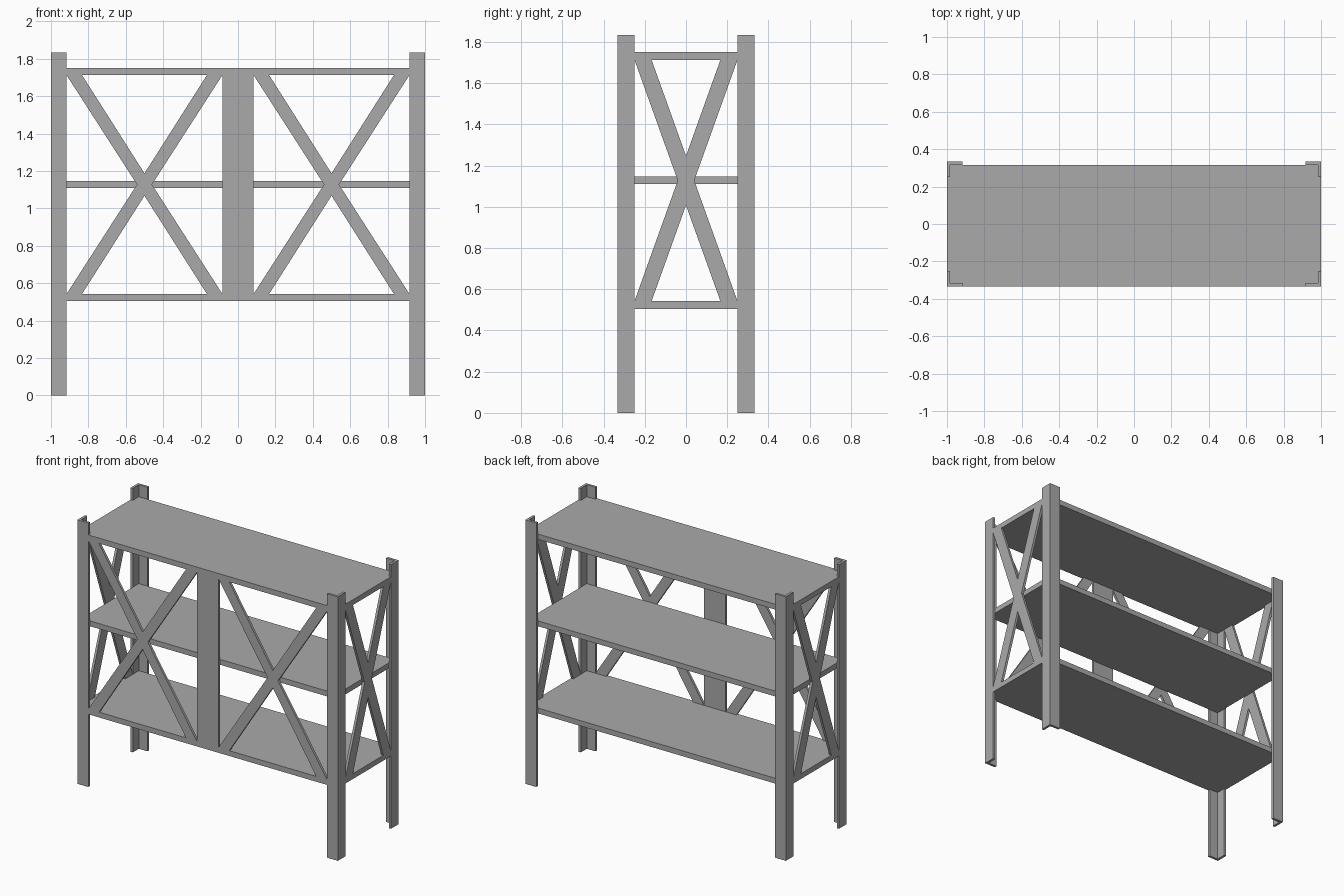
import bpy
import bmesh
from mathutils import Vector

cube = bpy.data.objects.get("Cube")
if cube:
    bpy.data.objects.remove(cube, do_unlink=True)

metal = bpy.data.materials.new("grey_metal")
metal.use_nodes = True
GREY = (0.4, 0.4, 0.4, 1)
metal.diffuse_color = GREY
metal.node_tree.nodes["Principled BSDF"].inputs["Base Color"].default_value = GREY

HX, HY = 1.0, 0.333        # half width and half depth
T = 0.017                  # sheet thickness
W = 0.083                  # leg flange width
LEG_TOP = 1.833
SHELF_H = 0.037
LOW, MID, HIGH = 0.505, 1.11, 1.713   # undersides of the shelves


def prism(name, outline, extrude):
    """Closed outline of 3D points pushed along a vector."""
    bm = bmesh.new()
    face = bm.faces.new([bm.verts.new(p) for p in outline])
    out = bmesh.ops.extrude_face_region(bm, geom=[face])
    moved = [v for v in out["geom"] if isinstance(v, bmesh.types.BMVert)]
    bmesh.ops.translate(bm, verts=moved, vec=Vector(extrude))
    bmesh.ops.recalc_face_normals(bm, faces=bm.faces)
    mesh = bpy.data.meshes.new(name)
    bm.to_mesh(mesh)
    bm.free()
    mesh.materials.append(metal)
    obj = bpy.data.objects.new(name, mesh)
    bpy.context.collection.objects.link(obj)
    return obj


def box(name, x0, x1, y0, y1, z0, z1):
    prism(name, [(x0, y0, z0), (x1, y0, z0), (x1, y1, z0), (x0, y1, z0)],
          (0, 0, z1 - z0))


def cross_outline(half, foot, waist, rise):
    """Outline of an X brace: (across, height) pairs."""
    bottom, top = LOW + SHELF_H, HIGH
    mid = (bottom + top) / 2
    inner = half - foot
    return [(-half, top), (-inner, top), (0, mid + rise), (inner, top),
            (half, top), (waist, mid), (half, bottom), (inner, bottom),
            (0, mid - rise), (-inner, bottom), (-half, bottom), (-waist, mid)]


# Angle-iron legs
for sx, side in ((-1, "right"), (1, "left")):
    for sy, end in ((-1, "front"), (1, "back")):
        profile = [(HX, HY), (HX - W, HY), (HX - W, HY - T),
                   (HX - T, HY - T), (HX - T, HY - W), (HX, HY - W)]
        prism(f"{end}_{side}_leg", [(sx * x, sy * y, 0) for x, y in profile],
              (0, 0, LEG_TOP))

# Shelves
for name, z in (("lower", LOW), ("middle", MID), ("upper", HIGH)):
    box(f"{name}_shelf", T - HX, HX - T, T - HY, HY - T, z, z + SHELF_H)

# Rails of the front and side frames
for name, z in (("lower", LOW), ("upper", HIGH)):
    box(f"{name}_front_rail", W - HX, HX - W, -HY, T - HY, z, z + SHELF_H)
    for s, side in ((-1, "right"), (1, "left")):
        x = sorted((s * HX, s * (HX - T)))
        box(f"{name}_{side}_rail", *x, W - HY, HY - W, z, z + SHELF_H)

# Centre post of the front frame
box("front_centre_post", -W, W, -HY, T - HY, LOW + SHELF_H, HIGH)

# X braces: two bays in front, one on each side
front = cross_outline(HX / 2 - W, W, 0.04, 0.06)
ends = cross_outline(HY - W, W, 0.04, 0.12)
for s, side in ((-1, "right"), (1, "left")):
    prism(f"front_{side}_brace", [(s * HX / 2 + a, -HY, z) for a, z in front],
          (0, T, 0))
    prism(f"{side}_side_brace", [(s * HX, a, z) for a, z in ends],
          (-s * T, 0, 0))
